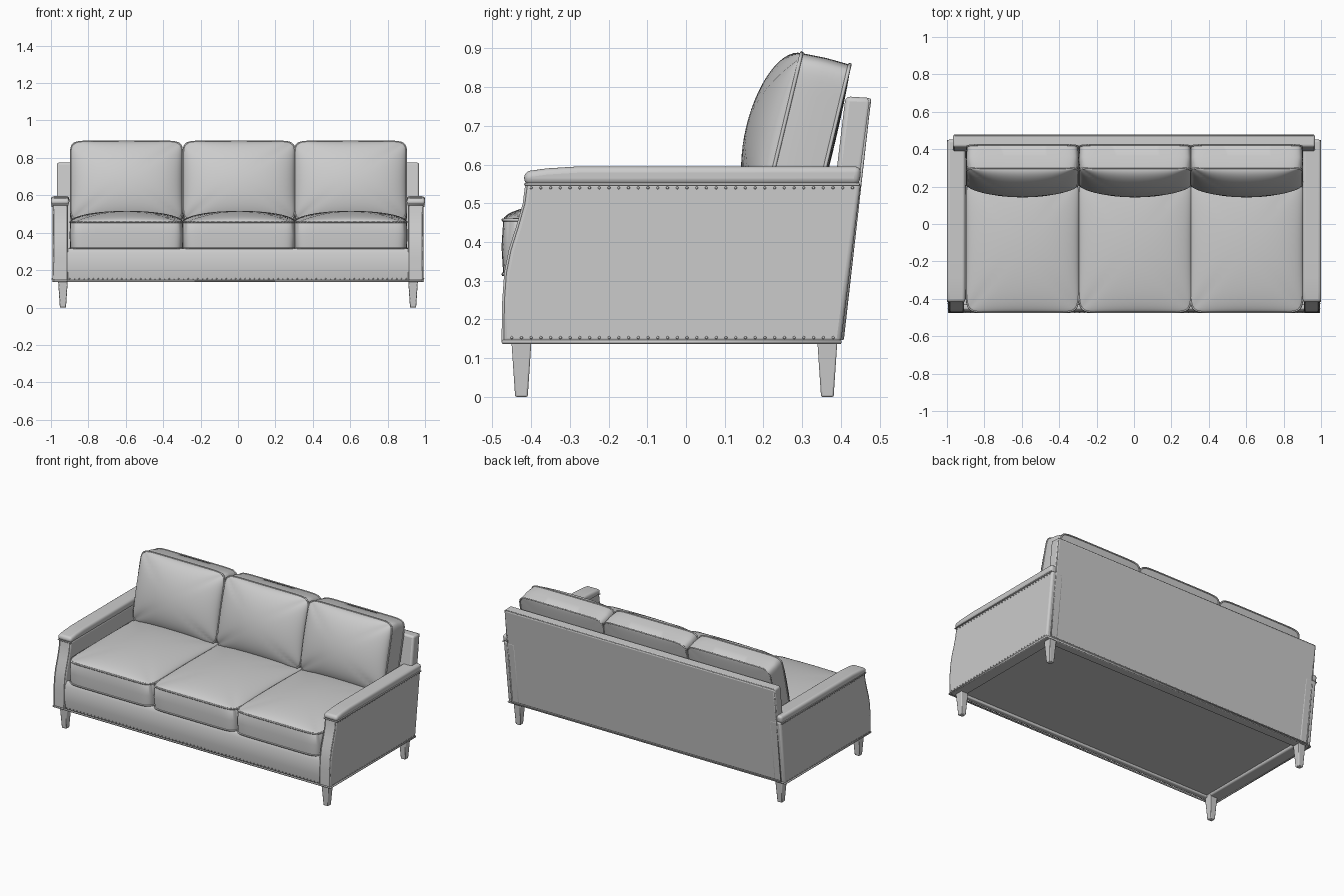
import bpy, bmesh, math
from mathutils import Matrix, Vector

if "Cube" in bpy.data.objects:
    bpy.data.objects.remove(bpy.data.objects["Cube"])

fabric = bpy.data.materials.new("grey upholstery")
fabric.diffuse_color = (0.6, 0.6, 0.6, 1)
fabric.use_nodes = True
fabric.node_tree.nodes["Principled BSDF"].inputs["Base Color"].default_value = fabric.diffuse_color


def finish(name, bm, bevel=0.0, segments=3, angle=35):
    """Turn a bmesh into a named, smooth-shaded object."""
    bmesh.ops.recalc_face_normals(bm, faces=bm.faces)
    me = bpy.data.meshes.new(name)
    bm.to_mesh(me)
    bm.free()
    ob = bpy.data.objects.new(name, me)
    bpy.context.collection.objects.link(ob)
    me.materials.append(fabric)
    if bevel:
        mod = ob.modifiers.new("soft edges", 'BEVEL')
        mod.width, mod.segments, mod.limit_method = bevel, segments, 'ANGLE'
    bpy.ops.object.select_all(action='DESELECT')
    ob.select_set(True)
    bpy.context.view_layer.objects.active = ob
    bpy.ops.object.shade_smooth_by_angle(angle=math.radians(angle))
    return ob


def prism(name, profile, x0, x1, bevel=0.0, segments=3):
    """Extrude a side profile of (y, z) points between two x values."""
    bm = bmesh.new()
    a = [bm.verts.new((x0, y, z)) for y, z in profile]
    b = [bm.verts.new((x1, y, z)) for y, z in profile]
    bm.faces.new(a)
    bm.faces.new(b)
    for i in range(len(a)):
        j = (i + 1) % len(a)
        bm.faces.new((a[i], a[j], b[j], b[i]))
    return finish(name, bm, bevel, segments)


def piping(name, points, radius=0.005, cyclic=True):
    """Thin round welt along a path."""
    cu = bpy.data.curves.new(name, 'CURVE')
    cu.dimensions = '3D'
    cu.bevel_depth, cu.bevel_resolution = radius, 1
    sp = cu.splines.new('POLY')
    sp.points.add(len(points) - 1)
    for p, co in zip(sp.points, points):
        p.co = (*co, 1)
    sp.use_cyclic_u = cyclic
    cu.materials.append(fabric)
    ob = bpy.data.objects.new(name, cu)
    bpy.context.collection.objects.link(ob)
    bpy.ops.object.select_all(action='DESELECT')
    ob.select_set(True)
    bpy.context.view_layer.objects.active = ob
    bpy.ops.object.convert(target='MESH')


def cushion(name, w, d, h, crown, under, matrix, n=28, p=12):
    """Boxed cushion: rounded outline, domed faces, piped seams."""
    bm = bmesh.new()
    ring = ([(i, 0) for i in range(n)] + [(n, i) for i in range(n)] +
            [(n - i, n) for i in range(n)] + [(0, n - i) for i in range(n)])

    def point(i, j, z, dome, grow=1.0):
        s, t = (math.sin(math.pi / 2 * (2 * k / n - 1)) for k in (i, j))
        norm = (abs(s) ** p + abs(t) ** p) ** (1 / p) or 1
        k = max(abs(s), abs(t)) / norm * grow
        lift = dome * math.sqrt(max(0, (1 - s * s) * (1 - t * t)))
        return matrix @ Vector((s * k * w / 2, t * k * d / 2, z + lift))

    layers = []
    for z, dome in ((h / 2, crown), (-h / 2, -under)):
        g = {(i, j): bm.verts.new(point(i, j, z, dome))
             for i in range(n + 1) for j in range(n + 1)}
        for i in range(n):
            for j in range(n):
                bm.faces.new((g[i, j], g[i + 1, j], g[i + 1, j + 1], g[i, j + 1]))
        layers.append([g[c] for c in ring])
        piping(name + "_piping", [point(*c, z, 0) for c in ring])
    mid = [bm.verts.new(point(*c, 0, 0, 1.012)) for c in ring]
    for a, b in ((layers[0], mid), (mid, layers[1])):
        for k in range(len(ring)):
            m = (k + 1) % len(ring)
            bm.faces.new((a[k], a[m], b[m], b[k]))
    finish(name, bm, angle=50)


def nails(name, a, b, step=0.025):
    """Row of small domed nail heads."""
    a, b = Vector(a), Vector(b)
    bm = bmesh.new()
    count = int((b - a).length / step)
    for i in range(count + 1):
        bmesh.ops.create_icosphere(bm, subdivisions=1, radius=0.004,
                                   matrix=Matrix.Translation(a.lerp(b, i / count)))
    finish(name, bm, angle=60)


# Base: deck, front rail and bottom welt
prism("seat_deck", [(-0.45, 0.155), (0.38, 0.155), (0.38, 0.31), (-0.45, 0.31)], -0.93, 0.93)
prism("front_rail", [(-0.462, 0.14), (-0.43, 0.14), (-0.43, 0.315), (-0.455, 0.315),
                     (-0.468, 0.29), (-0.47, 0.2)], -0.92, 0.92, 0.006)
piping("bottom_welt", [(-0.99, -0.472, 0.142), (0.99, -0.472, 0.142),
                       (0.99, 0.398, 0.142), (-0.99, 0.398, 0.142)], 0.006)
nails("front_nails", (-0.9, -0.469, 0.153), (0.9, -0.469, 0.153))

# Leaning back
prism("back_frame", [(0.335, 0.14), (0.398, 0.14), (0.479, 0.772), (0.412, 0.776)],
      -0.968, 0.968, 0.012)
piping("back_welt", [(-0.962, 0.403, 0.15), (-0.962, 0.473, 0.768),
                     (0.962, 0.473, 0.768), (0.962, 0.403, 0.15)], 0.005)

# Arms with curved fronts and padded caps
arm = [(-0.475, 0.14), (0.40, 0.14), (0.452, 0.555), (-0.413, 0.555), (-0.42, 0.5),
       (-0.437, 0.44), (-0.456, 0.38), (-0.468, 0.32), (-0.473, 0.25)]
cap = [(-0.418, 0.548), (0.448, 0.548), (0.453, 0.595), (-0.28, 0.595), (-0.36, 0.59),
       (-0.418, 0.582)]
for s, side in ((-1, "left"), (1, "right")):
    prism(side + "_arm", arm, s * 0.908, s * 0.992, 0.012)
    prism(side + "_arm_cap", cap, s * 0.902, s * 1.0, 0.016, 4)
    piping(side + "_arm_welt", [(s * 0.905, -0.414, 0.549), (s * 0.996, -0.414, 0.549),
                                (s * 0.996, 0.448, 0.549)], 0.004, False)
    front = [arm[0]] + arm[:3:-1] + [arm[3]]
    for x in (0.915, 0.986):
        piping(side + "_arm_front_welt", [(s * x, y + 0.002, z) for y, z in front], 0.004, False)
    nails(side + "_arm_nails", (s * 0.993, -0.4, 0.54), (s * 0.993, 0.43, 0.54))
    nails(side + "_base_nails", (s * 0.993, -0.45, 0.153), (s * 0.993, 0.38, 0.153))

    # Tapered square legs
    for y, place in ((-0.425, "front"), (0.365, "back")):
        bm = bmesh.new()
        bmesh.ops.create_cone(bm, cap_ends=True, segments=4, radius1=0.023, radius2=0.038,
                              depth=0.16, matrix=Matrix.Translation((s * 0.936, y, 0.08))
                              @ Matrix.Rotation(math.pi / 4, 4, 'Z'))
        finish(f"{side}_{place}_leg", bm, 0.004, 2)

# Three seat cushions and three leaning back cushions
lean = Matrix(((1, 0, 0, 0), (0, 0.233, -0.972, 0.310), (0, 0.972, 0.233, 0.661), (0, 0, 0, 1)))
for x, place in ((-0.596, "left"), (0.006, "middle"), (0.602, "right")):
    cushion(place + "_seat_cushion", 0.602, 0.75, 0.14, 0.06, 0.0,
            Matrix.Translation((x, -0.097, 0.387)))
    cushion(place + "_back_cushion", 0.596, 0.436, 0.128, 0.095, 0.01,
            Matrix.Translation((x, 0, 0)) @ lean)
